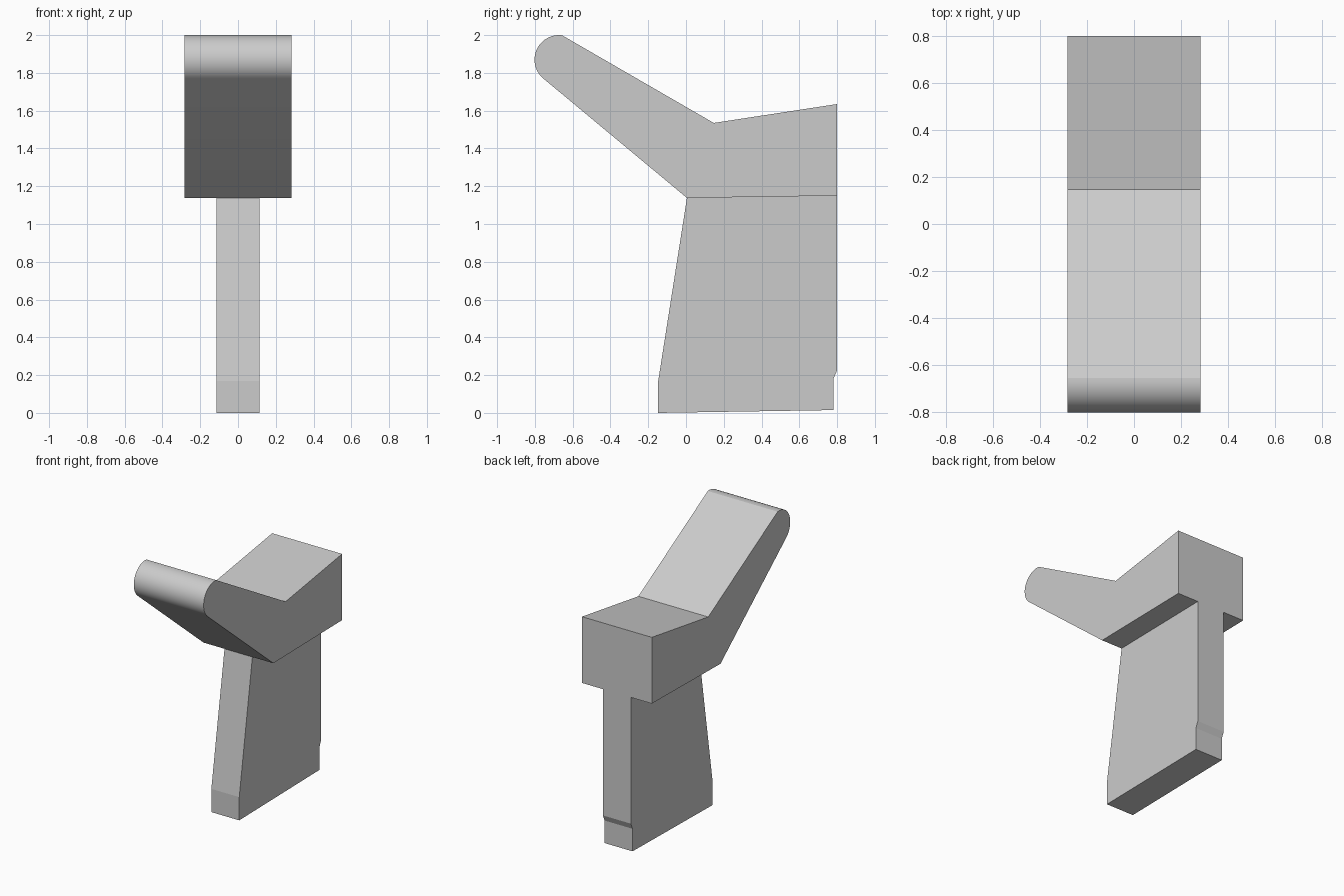
import bpy, bmesh
from math import sin, cos, radians

if "Cube" in bpy.data.objects:
    bpy.data.objects.remove(bpy.data.objects["Cube"])


def extrude_profile(name, profile, half_width):
    """Extrude a (y, z) side profile symmetrically along x."""
    bm = bmesh.new()
    face = bm.faces.new([bm.verts.new((-half_width, y, z)) for y, z in profile])
    result = bmesh.ops.extrude_face_region(bm, geom=[face])
    verts = [v for v in result["geom"] if isinstance(v, bmesh.types.BMVert)]
    bmesh.ops.translate(bm, verts=verts, vec=(2 * half_width, 0, 0))
    bmesh.ops.recalc_face_normals(bm, faces=bm.faces)
    mesh = bpy.data.meshes.new(name)
    bm.to_mesh(mesh)
    bm.free()
    obj = bpy.data.objects.new(name, mesh)
    bpy.context.collection.objects.link(obj)
    return obj


# Wide head: rear block with a rising arm that ends in a rounded tip
steps = 24
tip = []
for i in range(steps + 1):
    a = radians(83 + (230 - 83) * i / steps)
    tip.append((-0.672 + 0.13 * cos(a), 1.87 + 0.13 * sin(a)))
head = extrude_profile(
    "head", [(0.005, 1.138), (0.80, 1.15), (0.80, 1.635), (0.147, 1.535)] + tip, 0.283)

# Smooth only the rounded tip
bpy.context.view_layer.objects.active = head
head.select_set(True)
bpy.ops.object.shade_smooth_by_angle(angle=radians(20))

# Narrow stem with a slanted front edge and a notched rear foot
extrude_profile(
    "stem", [(-0.147, 0.0), (0.78, 0.015), (0.78, 0.18), (0.80, 0.225),
             (0.80, 1.15), (0.005, 1.138), (-0.147, 0.17)], 0.113)
